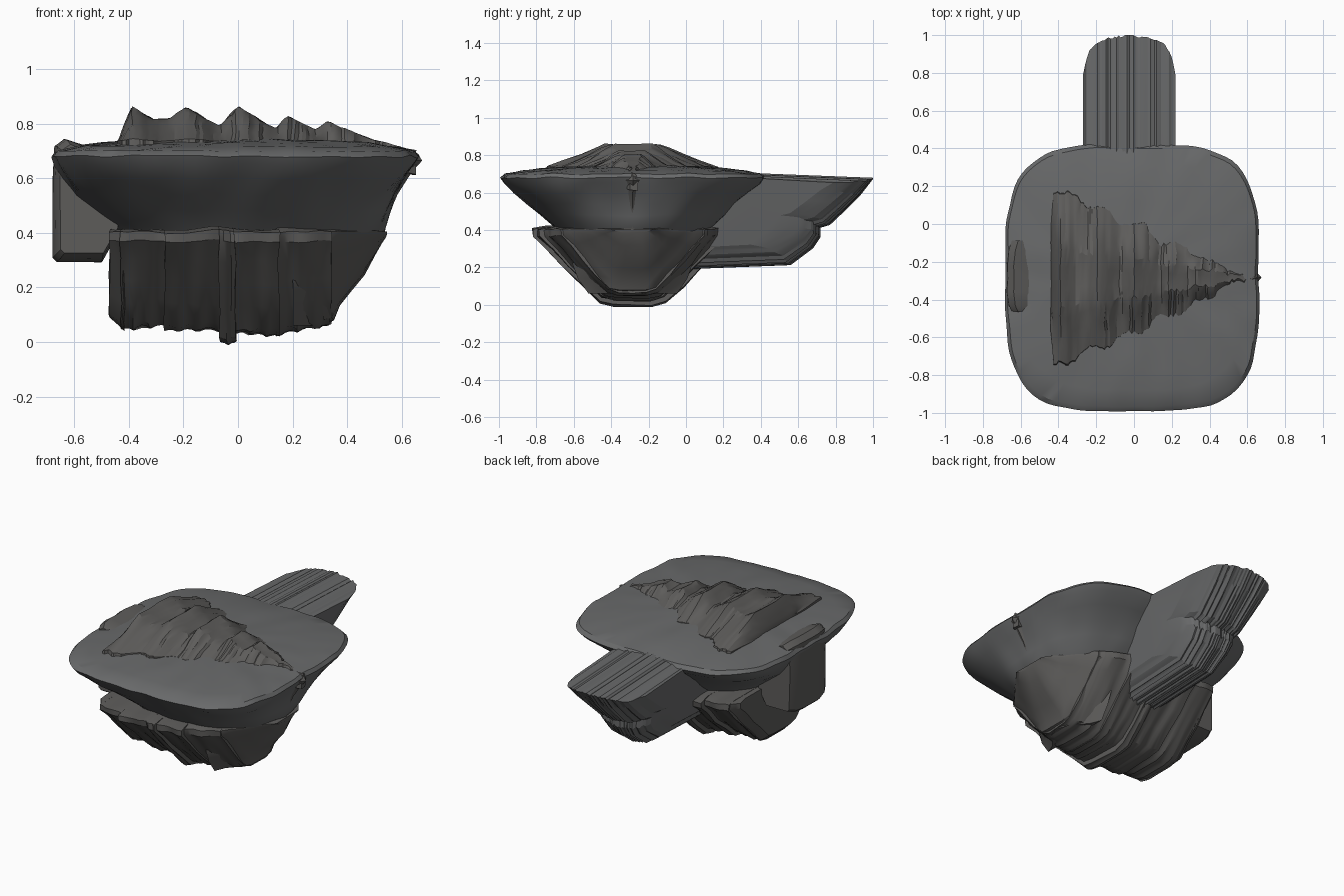
import bpy, bmesh, math, random
from mathutils import Vector, noise

if "Cube" in bpy.data.objects:
    bpy.data.objects.remove(bpy.data.objects["Cube"])

random.seed(4)
YC = -0.285  # centre line of the hull in y


def material(name, c):
    m = bpy.data.materials.new(name)
    m.diffuse_color = (*c, 1)
    m.use_nodes = True
    m.node_tree.nodes["Principled BSDF"].inputs["Base Color"].default_value = m.diffuse_color
    return m


ROCK = material("dark_rock", (0.11, 0.107, 0.103))
SLATE = material("slate", (0.14, 0.143, 0.145))


def loft(name, rings, mat, rough=0.0, freq=9.0, angle=32):
    """Skin a list of closed rings, cap both ends, add a little rock noise."""
    bm = bmesh.new()
    loops = []
    for ring in rings:
        row = []
        for p in ring:
            v = Vector(p)
            if rough:
                v += noise.noise_vector(v * freq) * rough
            row.append(bm.verts.new(v))
        loops.append(row)
    n = len(loops[0])
    for a, b in zip(loops, loops[1:]):
        for i in range(n):
            j = (i + 1) % n
            bm.faces.new((a[i], a[j], b[j], b[i]))
    bm.faces.new(loops[0])
    bm.faces.new(loops[-1])
    bmesh.ops.recalc_face_normals(bm, faces=bm.faces)
    me = bpy.data.meshes.new(name)
    bm.to_mesh(me)
    bm.free()
    ob = bpy.data.objects.new(name, me)
    bpy.context.collection.objects.link(ob)
    me.materials.append(mat)
    bpy.ops.object.select_all(action='DESELECT')
    ob.select_set(True)
    bpy.context.view_layer.objects.active = ob
    bpy.ops.object.shade_smooth_by_angle(angle=math.radians(angle))
    return ob


def interp(table, x):
    for (a, p), (b, q) in zip(table, table[1:]):
        if x <= b:
            return p + (q - p) * max(0, x - a) / (b - a)
    return table[-1][1]


def rounded_square(x0, x1, y0, y1, z, power, n=120):
    pts = []
    for i in range(n):
        t = 2 * math.pi * i / n
        c, s = math.cos(t), math.sin(t)
        k = (abs(c) ** power + abs(s) ** power) ** (-1 / power)
        pts.append(((x0 + x1) / 2 + (x1 - x0) / 2 * c * k,
                    (y0 + y1) / 2 + (y1 - y0) / 2 * s * k, z))
    return pts


# Upper dish: flared underside, thin rim, gently domed deck
dish = [(-.42, .49, -.66, .10, .37, 2.2), (-.46, .535, -.71, .16, .42, 2.3),
        (-.53, .555, -.78, .215, .48, 2.5), (-.60, .58, -.85, .27, .54, 2.8),
        (-.645, .615, -.92, .34, .60, 3.2), (-.67, .645, -.97, .40, .65, 3.6),
        (-.68, .66, -.99, .42, .68, 3.8), (-.665, .645, -.965, .40, .70, 3.8),
        (-.60, .59, -.88, .32, .715, 3.4), (-.50, .50, -.78, .22, .727, 3.2),
        (-.40, .42, -.68, .12, .735, 3), (-.2, .2, -.48, -.08, .745, 3),
        (-.03, .03, -.31, -.25, .75, 2)]
loft("dish", [rounded_square(*r) for r in dish], SLATE, 0.010, 7)

# Keel wedge under the bow: wide at the bottom, pointed at the rim tip
keel = [(.06, .33, .17), (.14, .37, .21), (.22, .43, .23), (.30, .48, .20),
        (.38, .535, .16), (.46, .55, .11), (.54, .585, .085), (.62, .635, .07),
        (.665, .675, .05), (.69, .66, .03)]
loft("bow_keel", [[(.2, YC - w * 1.4, z), (x - w * .6, YC - w, z), (x - .02, YC - w * .45, z),
                   (x, YC, z), (x - .02, YC + w * .45, z), (x - w * .6, YC + w, z),
                   (.2, YC + w * 1.4, z)] for z, x, w in keel], ROCK, 0.004, 9, 40)

# Hull slabs: one tapered cross-section (half width, height) repeated along x
SECTION = [(.46, 1.03), (.53, 1.0), (.525, .90), (.45, .72),
           (.37, .50), (.27, .26), (.175, .04), (.10, .0)]


def hull_ring(x, width, bottom):
    half = [(w * width, bottom + (.405 - bottom) * h) for w, h in SECTION]
    return ([(x, YC - w, z) for w, z in half]
            + [(x, YC + w, z) for w, z in reversed(half)])


def hull_slab(name, x0, x1, w0, w1, b0, b1):
    steps = max(3, int((x1 - x0) / .015))
    rings = []
    for i in range(steps + 1):
        t = i / steps
        wob = 0.012 * math.sin(t * 9 + x0 * 20)
        rings.append(hull_ring(x0 + (x1 - x0) * t, w0 + (w1 - w0) * t + wob,
                               b0 + (b1 - b0) * t + abs(wob)))
    loft(name, rings, ROCK, 0.012, 11)


for i, s in enumerate([(-.47, -.42, .78, .90, .09, .04), (-.43, -.25, .91, .95, .04, .06),
                       (-.27, -.06, 1.0, .98, .035, .04), (-.07, -.01, 1.01, 1.0, -.008, -.008),
                       (-.02, .15, .96, .93, .03, .015), (.14, .34, .90, .74, .02, .06)]):
    hull_slab("hull_slab_%d" % (i + 1), *s)

# Bow: the hull narrows and its bottom sweeps up
loft("bow", [hull_ring(x, w, b) for x, w, b in
             [(.31, .76, .07), (.345, .70, .08), (.37, .63, .13), (.42, .52, .19),
              (.46, .42, .25), (.50, .32, .32), (.545, .20, .385)]], ROCK, 0.01)

# Crest: triangular row of jagged ridges on the deck
peaks = [(-.44, .73), (-.39, .86), (-.31, .815), (-.25, .815), (-.19, .863), (-.07, .79),
         (0, .863), (.14, .78), (.18, .825), (.29, .775), (.33, .81), (.45, .755), (.65, .70)]
prof = [(1.02, -.08), (.98, .05), (.78, .32), (.62, .58), (.45, .85), (.33, 1.0), (.12, .97)]
rings = []
for i in range(85):
    x = -.44 + 1.09 * i / 84
    z = interp(peaks, x)
    hw = max(.015, .47 * (1 - (x + .40) / 1.06)) * (.6 if i == 0 else 1)
    hw += .02 * math.sin(x * 33)
    zb = .735 - .06 * max(0, (x - .3) / .35)
    side = [(k * hw, zb + (z - zb) * h if h > 0 else zb - .06) for k, h in prof]
    jit = [random.uniform(-.01, .01) for _ in range(2)]
    rings.append([(x, YC - w + jit[0], zz) for w, zz in side]
                 + [(x, YC + w + jit[1], zz) for w, zz in reversed(side)])
loft("crest", rings, ROCK, 0.008, 14, 25)

# Side lump at the left, profile in x-z swept along y
lump = [(-.68, .31), (-.665, .295), (-.50, .295), (-.44, .40), (-.40, .74),
        (-.47, .725), (-.52, .705), (-.58, .725), (-.635, .745), (-.67, .72), (-.682, .60)]
rings = []
for y, k in [(-.46, .88), (-.43, .96), (-.36, 1), (-.29, .99), (-.22, 1), (-.14, .97), (-.09, .9)]:
    rings.append([(-.45 + (x + .45) * k, y, .55 + (z - .55) * k) for x, z in lump])
loft("side_lump", rings, ROCK, 0.008)

# Rear beam: stepped profile in y-z, one column per striation along x
beam = [(-.2, .69), (.36, .705), (1.0, .68), (.93, .59), (.86, .52), (.77, .435), (.72, .42),
        (.72, .37), (.68, .31), (.56, .22), (.05, .20), (-.2, .20)]
rings = []
N = 44
for i in range(N + 1):
    u = 2 * i / N - 1
    end = .06 * u * u + .15 * abs(u) ** 10 + random.uniform(0, .012) * (abs(u) > .1)
    dz = random.uniform(-.009, .009)
    ring = []
    for y, z in beam:
        low = max(0, (.66 - z) / .46)
        zz = z + dz + low * .10 * abs(u) ** 3
        if z > .65:
            zz = z - .02 * u * u - abs(dz)
        wx = .245 * (1 - .28 * low)
        ring.append((-.025 + u * wx, y - end if y > .5 else y, zz))
    rings.append(ring)
loft("rear_beam", rings, SLATE, 0, angle=12)
